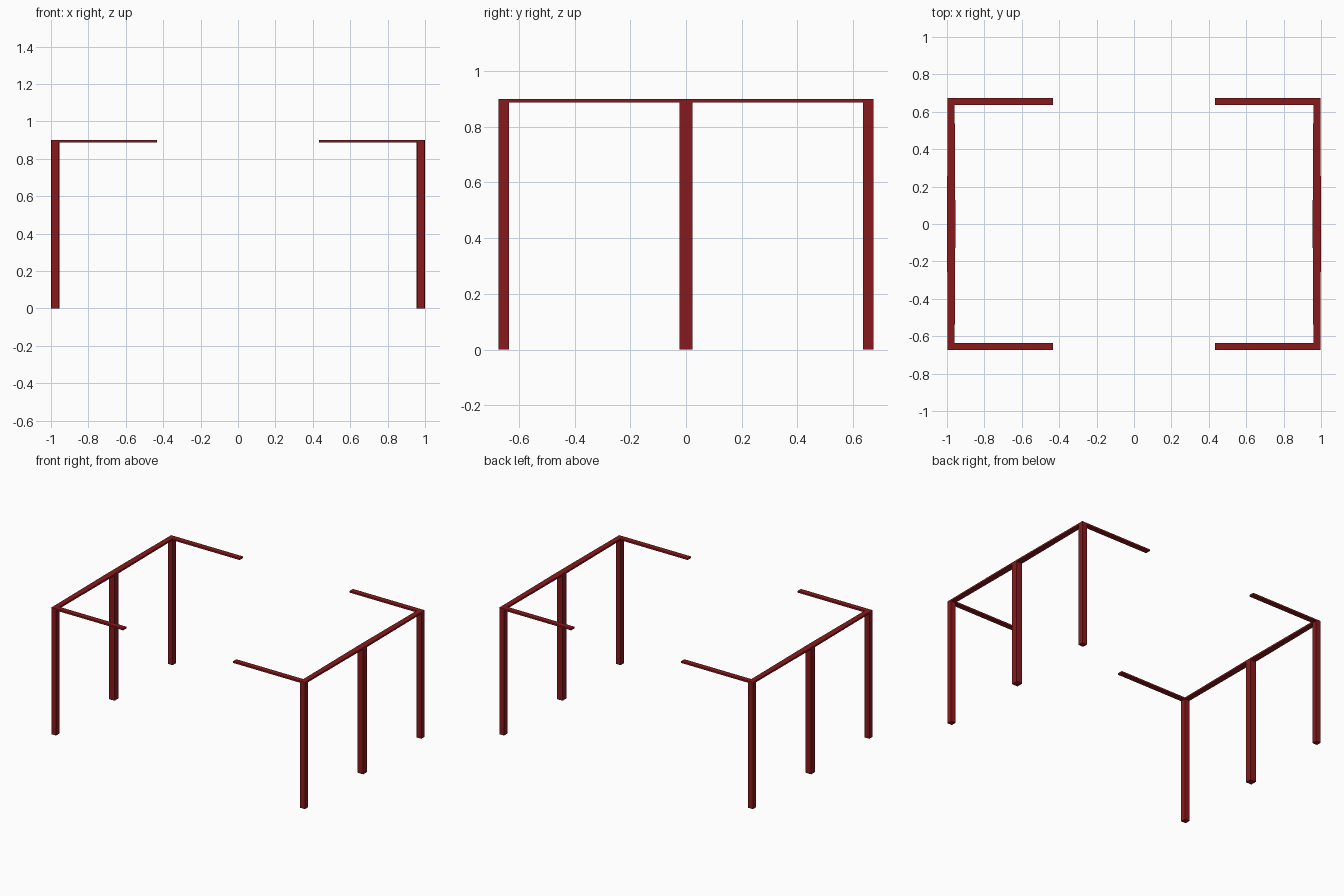
import bpy
import bmesh

if "Cube" in bpy.data.objects:
    bpy.data.objects.remove(bpy.data.objects["Cube"])

H = 0.90             # total height
RAIL = 0.012         # rail thickness
CX, CY = 0.9775, 0.654   # corner post centre
THIN, THICK = 0.037, 0.045

red = bpy.data.materials.new("dark_red")
red.diffuse_color = (0.25, 0.01, 0.012, 1)
red.use_nodes = True
red.node_tree.nodes["Principled BSDF"].inputs["Base Color"].default_value = red.diffuse_color


def prism(name, outline, z0, z1):
    """Extrude a counter-clockwise outline from z0 to z1."""
    bm = bmesh.new()
    base = bm.faces.new([bm.verts.new((x, y, z0)) for x, y in outline])
    top = bmesh.ops.extrude_face_region(bm, geom=[base])["geom"]
    bmesh.ops.translate(bm, vec=(0, 0, z1 - z0),
                        verts=[g for g in top if isinstance(g, bmesh.types.BMVert)])
    bmesh.ops.recalc_face_normals(bm, faces=bm.faces)
    mesh = bpy.data.meshes.new(name)
    bm.to_mesh(mesh)
    bm.free()
    mesh.materials.append(red)
    ob = bpy.data.objects.new(name, mesh)
    bpy.context.collection.objects.link(ob)
    return ob


def rect(x0, x1, y0, y1):
    return [(x0, y0), (x1, y0), (x1, y1), (x0, y1)]


t, k = THIN / 2, THICK / 2
for sx, side in ((-1, "left"), (1, "right")):
    cx = sx * CX
    # Thicker post in the middle of each side
    prism(f"{side}_middle_post", rect(cx - k, cx + k, -k, k), 0, H)
    for sy, end in ((-1, "front"), (1, "back")):
        cy = sy * CY
        # Corner post, up to the underside of the rails
        prism(f"{side}_{end}_post", rect(cx - t, cx + t, cy - t, cy + t), 0, H - RAIL)
        # Flat arm reaching towards the centre
        x0, x1 = sorted((sx * 0.432, cx + sx * t))
        prism(f"{side}_{end}_arm", rect(x0, x1, cy - t, cy + t), H - RAIL, H)
        # Side rail, widening slightly towards the middle post
        ya, yb = sy * k, cy - sy * t
        prism(f"{side}_{end}_rail",
              [(cx - k, ya), (cx + k, ya), (cx + t, yb), (cx - t, yb)], H - RAIL, H)
